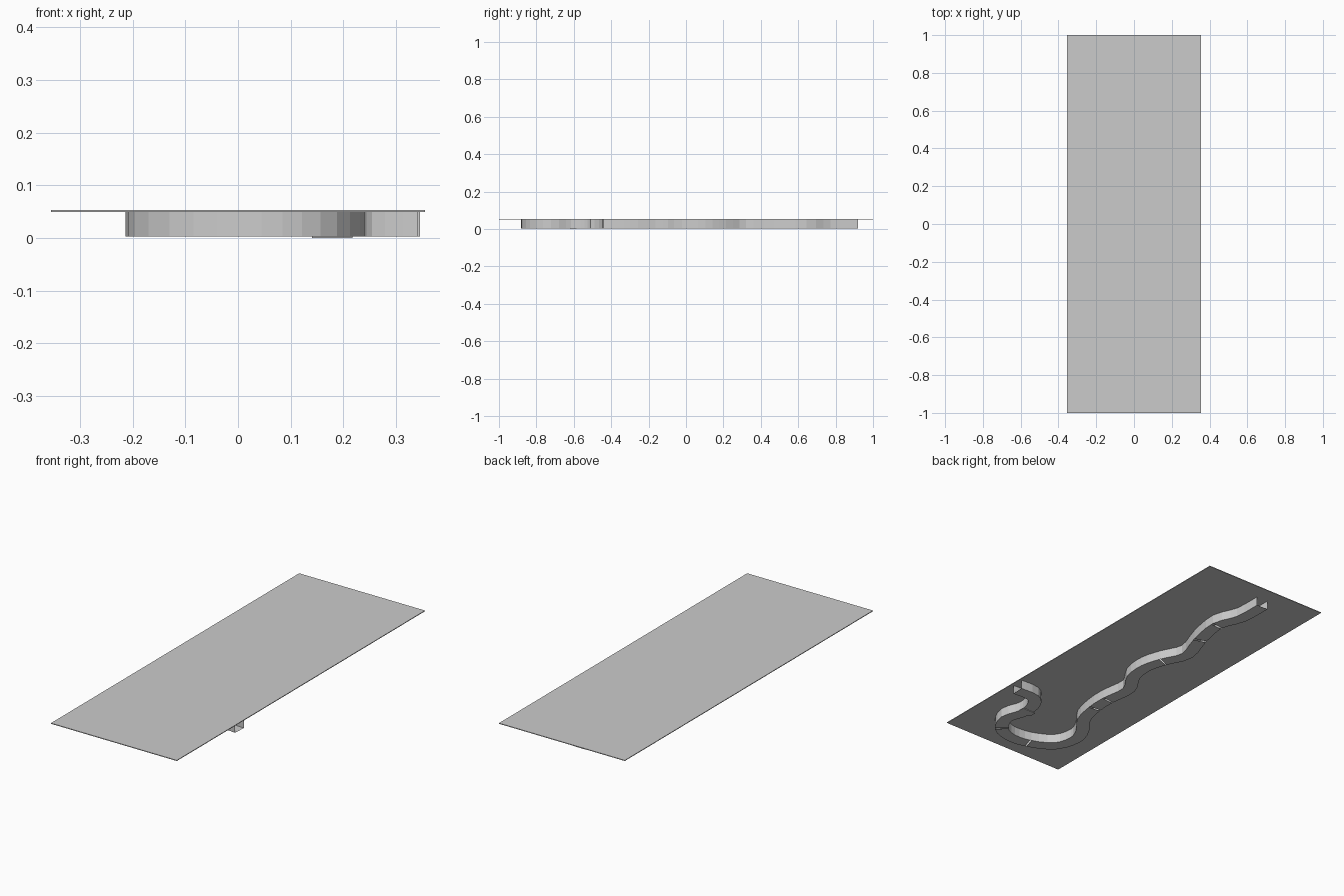
import bpy, bmesh
from mathutils import Vector

if "Cube" in bpy.data.objects:
    bpy.data.objects.remove(bpy.data.objects["Cube"])

TOP, LOW, HALF = 0.0505, 0.003, 0.0325


def make(name, bm):
    me = bpy.data.meshes.new(name)
    bm.to_mesh(me)
    bm.free()
    ob = bpy.data.objects.new(name, me)
    bpy.context.collection.objects.link(ob)
    return ob


def box(name, lo, hi):
    bm = bmesh.new()
    bmesh.ops.create_cube(bm, size=1)
    for v in bm.verts:
        v.co = Vector([(a + b) / 2 + c * (b - a) for a, b, c in zip(lo, hi, v.co)])
    return make(name, bm)


# Control points of the winding channel centre line
ctrl = [Vector((x, y, 0)) for x, y in [
    (-.047, .92), (-.042, .767), (.003, .64), (-.022, .48), (-.07, .32),
    (-.022, .2), (.006, .1), (-.005, -.01), (-.068, -.12), (-.055, -.26),
    (-.058, -.363), (-.085, -.48), (-.15, -.57), (-.181, -.66), (-.145, -.77),
    (-.03, -.835), (.08, -.847), (.165, -.81), (.208, -.72), (.18, -.62),
    (.195, -.53), (.245, -.478), (.343, -.478)]]
STEPS = 3


def spline(pts):
    out = []
    n = len(pts)
    for i in range(n - 1):
        a, b, c, d = pts[max(i - 1, 0)], pts[i], pts[i + 1], pts[min(i + 2, n - 1)]
        for k in range(STEPS):
            t = k / STEPS
            out.append(.5 * (2 * b + (c - a) * t + (2 * a - 5 * b + 4 * c - d) * t * t
                             + (3 * b - a - 3 * c + d) * t ** 3))
    return out + [pts[-1]]


path = spline(ctrl)
sides = []
for i, p in enumerate(path):
    t = (path[min(i + 1, len(path) - 1)] - path[max(i - 1, 0)]).normalized()
    n = Vector((-t.y, t.x, 0)) * HALF
    sides.append((p + n, p - n))


def quad(bm, *pts):
    bm.faces.new([bm.verts.new(p) for p in pts])


# Channel side walls, open at both ends
for s, name in ((0, "channel_wall_a"), (1, "channel_wall_b")):
    bm = bmesh.new()
    for e, f in zip(sides, sides[1:]):
        a, b = e[s], f[s]
        q = [(a.x, a.y, LOW), (b.x, b.y, LOW), (b.x, b.y, TOP), (a.x, a.y, TOP)]
        quad(bm, *(q if s == 0 else q[::-1]))
    bmesh.ops.remove_doubles(bm, verts=bm.verts, dist=1e-5)
    make(name, bm)

# Channel floor in sections with narrow gaps at some joints
gaps = {2, 3, 5, 9, 10, 15, 17}
bm = bmesh.new()
z = Vector((0, 0, LOW))
for i, (e, f) in enumerate(zip(sides, sides[1:])):
    a, b, c, d = e[0], f[0], f[1], e[1]
    if i % STEPS == 0 and i // STEPS in gaps:
        a, d = a.lerp(b, .2), d.lerp(c, .2)
    quad(bm, a + z, b + z, c + z, d + z)
bmesh.ops.remove_doubles(bm, verts=bm.verts, dist=1e-5)
make("channel_floor", bm)

# Low joint plate under the last bend, and the covering slab
box("joint_plate", (.14, -.62, 0), (.217, -.585, LOW))
box("ground_slab", (-.355, -1, .0495), (.355, 1, .053))
